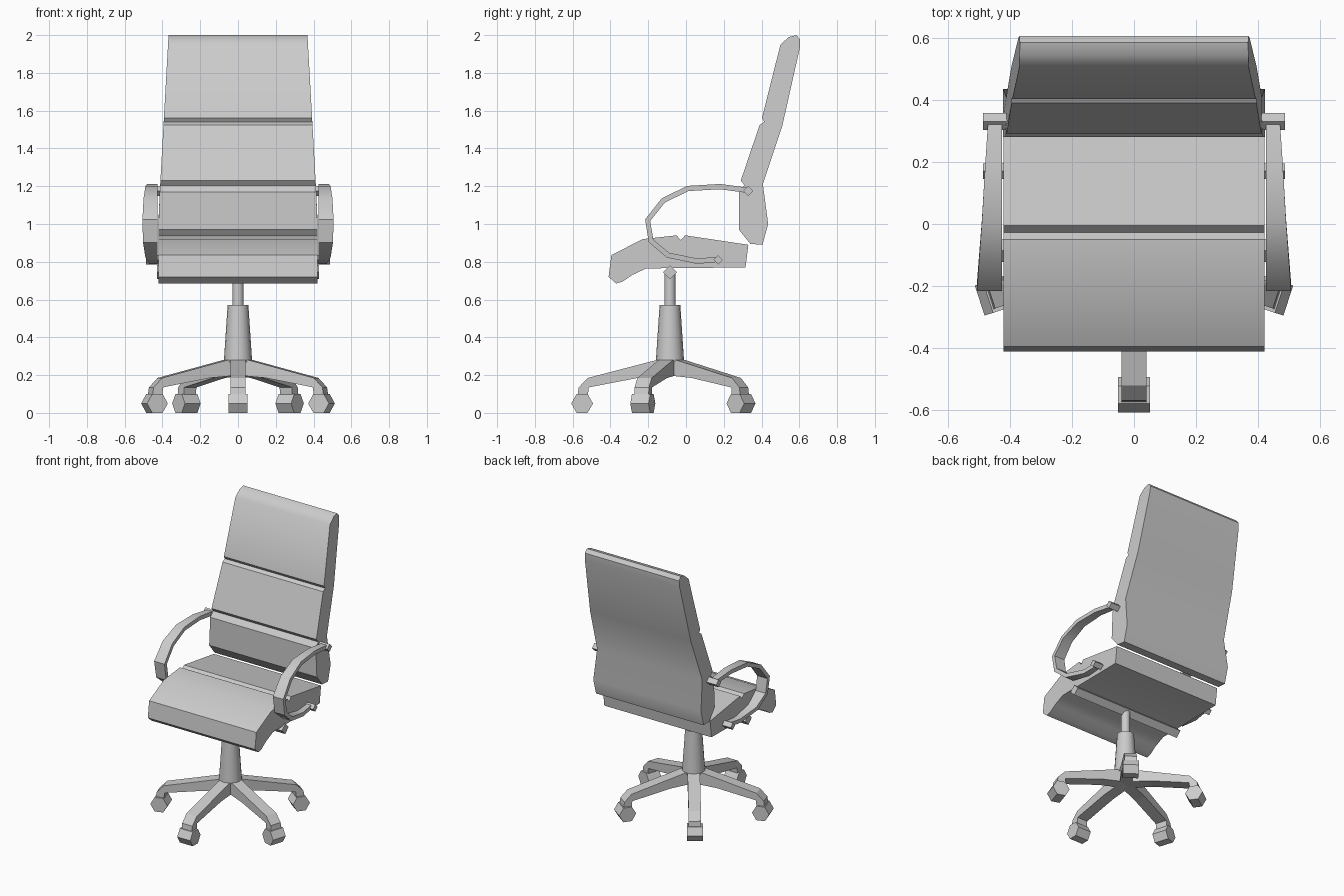
import bpy, bmesh, math
from mathutils import Matrix, Vector

cube = bpy.data.objects.get("Cube")
if cube:
    bpy.data.objects.remove(cube, do_unlink=True)

GREY = (0.6, 0.6, 0.6, 1.0)
mat = bpy.data.materials.new("light_grey")
mat.use_nodes = True
mat.diffuse_color = GREY
mat.node_tree.nodes["Principled BSDF"].inputs["Base Color"].default_value = GREY

POST_Y = -0.085  # centre line of the base


def finish(name, bm, smooth=0):
    """Turn a bmesh into a named object; smooth is the sharp-edge angle."""
    bmesh.ops.recalc_face_normals(bm, faces=bm.faces)
    mesh = bpy.data.meshes.new(name)
    bm.to_mesh(mesh)
    bm.free()
    mesh.materials.append(mat)
    if smooth:
        mesh.polygons.foreach_set("use_smooth", [True] * len(mesh.polygons))
        mesh.set_sharp_from_angle(angle=math.radians(smooth))
    obj = bpy.data.objects.new(name, mesh)
    bpy.context.scene.collection.objects.link(obj)
    return obj


def loft(name, rings, smooth=0):
    """Skin a list of equal vertex rings and cap both ends."""
    bm = bmesh.new()
    loops = [[bm.verts.new(p) for p in ring] for ring in rings]
    n = len(loops[0])
    for a, b in zip(loops, loops[1:]):
        for i in range(n):
            j = (i + 1) % n
            bm.faces.new((a[i], a[j], b[j], b[i]))
    bm.faces.new(loops[0])
    bm.faces.new(loops[-1])
    return finish(name, bm, smooth)


def prism(name, profile, half_width, matrix=Matrix(), smooth=0):
    """Extrude a (y, z) profile sideways; half_width is a function of z."""
    rings = [[matrix @ Vector((s * half_width(z), y, z)) for y, z in profile]
             for s in (-1, 1)]
    return loft(name, rings, smooth)


def polygon(y, z, r, sides):
    return [(y + r * math.cos(math.tau * i / sides),
             z + r * math.sin(math.tau * i / sides)) for i in range(sides)]


def post(name, z0, r0, z1, r1):
    rings = [[(x, y, z) for x, y in polygon(0, POST_Y, r, 16)]
             for z, r in ((z0, r0), (z1, r1))]
    loft(name, rings, 40)


# Seat cushion with a groove across the middle
seat = [(-0.41, 0.72), (-0.395, 0.835), (-0.23, 0.92), (-0.05, 0.94),
        (-0.028, 0.915), (-0.005, 0.94), (0.33, 0.89), (0.315, 0.77),
        (-0.21, 0.765), (-0.285, 0.73), (-0.335, 0.695), (-0.37, 0.685)]
prism("seat", seat, lambda z: 0.42, smooth=38)

# Tapered backrest with two grooves
back = [(0.28, 0.97), (0.28, 1.17), (0.31, 1.205), (0.29, 1.23),
        (0.39, 1.525), (0.415, 1.54), (0.402, 1.56), (0.50, 1.95),
        (0.545, 1.99), (0.585, 2.0), (0.605, 1.975), (0.602, 1.93),
        (0.51, 1.52), (0.407, 1.21), (0.435, 1.0), (0.405, 0.89), (0.34, 0.895)]
prism("backrest", back, lambda z: 0.422 - 0.056 * max(0, z - 1.03), smooth=38)

# Diamond cross bars: under the seat, and at both ends of the armrests
prism("seat_bar", polygon(-0.085, 0.745, 0.037, 4), lambda z: 0.43)
prism("lower_arm_bar", polygon(0.17, 0.81, 0.025, 4), lambda z: 0.487)
prism("upper_arm_bar", polygon(0.33, 1.175, 0.027, 4), lambda z: 0.487)

# Armrests: flat bands bent along a loop (y, z, outer x)
path = [(0.33, 1.178, 0.47), (0.18, 1.198, 0.48), (0.01, 1.188, 0.49),
        (-0.12, 1.125, 0.50), (-0.203, 1.02, 0.506), (-0.185, 0.91, 0.503),
        (-0.095, 0.835, 0.49), (0.06, 0.803, 0.47), (0.17, 0.813, 0.46)]
for side, label in ((1, "left"), (-1, "right")):
    rings = []
    for i, (y, z, outer) in enumerate(path):
        a, b = path[max(i - 1, 0)], path[min(i + 1, len(path) - 1)]
        d = Vector((b[0] - a[0], b[1] - a[1])).normalized() * 0.014
        rings.append([(side * x, y - s * d.y, z + s * d.x)
                      for x, s in ((0.425, -1), (outer, -1), (outer, 1), (0.425, 1))])
    loft(label + "_armrest", rings, 40)

# Centre column
post("gas_lift", 0.55, 0.03, 0.74, 0.03)
post("column", 0.27, 0.075, 0.57, 0.055)

# Five legs with hexagonal casters
leg = [(0, 0.28), (-0.07, 0.28), (-0.435, 0.185), (-0.483, 0.135),
       (-0.49, 0.085), (-0.435, 0.085), (-0.43, 0.135), (-0.17, 0.185), (0, 0.2)]
for i in range(5):
    turn = Matrix.Translation((0, POST_Y, 0)) @ Matrix.Rotation(math.tau * i / 5, 4, "Z")
    prism(f"leg_{i + 1}", leg, lambda z: 0.04, turn)
    prism(f"caster_{i + 1}", polygon(-0.465, 0.05, 0.0577, 6), lambda z: 0.051, turn)
